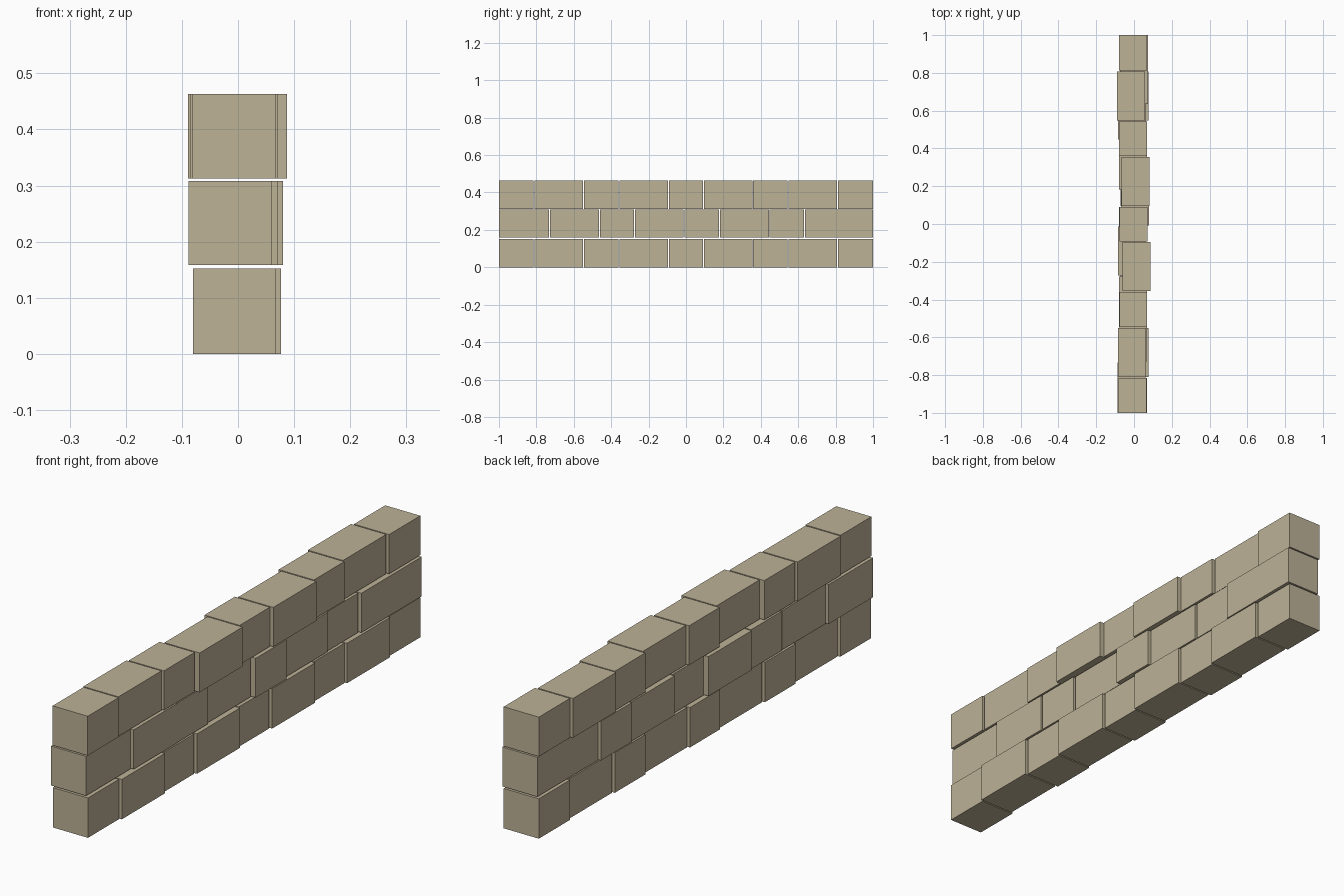
import bpy

if "Cube" in bpy.data.objects:
    bpy.data.objects.remove(bpy.data.objects["Cube"])

# single flat stone colour
stone = bpy.data.materials.new("tan stone")
stone.diffuse_color = (0.51, 0.445, 0.31, 1)
stone.use_nodes = True
stone.node_tree.nodes["Principled BSDF"].inputs["Base Color"].default_value = stone.diffuse_color

WIDTH = 0.148   # block thickness along x
GAP = 0.005     # open joint between blocks


def block(name, x, y0, y1, z0, z1):
    """One squared stone spanning y0..y1 and z0..z1, shifted sideways by x."""
    bpy.ops.mesh.primitive_cube_add(size=1, location=(x, (y0 + y1) / 2, (z0 + z1) / 2))
    ob = bpy.context.object
    ob.name = name
    ob.scale = (WIDTH, y1 - y0, z1 - z0)
    bpy.ops.object.transform_apply(location=False, rotation=False, scale=True)
    ob.data.materials.append(stone)


# joint positions along y: outer courses share a bond, the middle one is staggered
outer = [-1, -0.812, -0.548, -0.358, -0.094, 0.093, 0.357, 0.545, 0.81, 1]
middle = [-1, -0.73, -0.463, -0.275, -0.01, 0.18, 0.445, 0.634, 1]

# name, bottom, top, joints, sideways shift of each block
courses = [
    ("lower_course", 0.0, 0.152, outer,
     [-0.006, 0.003, -0.006, 0.002, -0.006, 0.003, -0.006, 0.002, -0.006]),
    ("middle_course", 0.158, 0.308, middle,
     [-0.014, -0.004, -0.006, -0.012, 0.006, -0.006, -0.010, 0.0]),
    ("upper_course", 0.313, 0.463, outer,
     [-0.007, -0.011, -0.004, 0.013, -0.003, 0.008, -0.006, -0.015, -0.006]),
]

# lay the courses
for name, z0, z1, joints, shifts in courses:
    last = len(shifts) - 1
    for i, x in enumerate(shifts):
        y0 = joints[i] + (GAP / 2 if i > 0 else 0)
        y1 = joints[i + 1] - (GAP / 2 if i < last else 0)
        block(f"{name}_block_{i + 1}", x, y0, y1, z0, z1)
